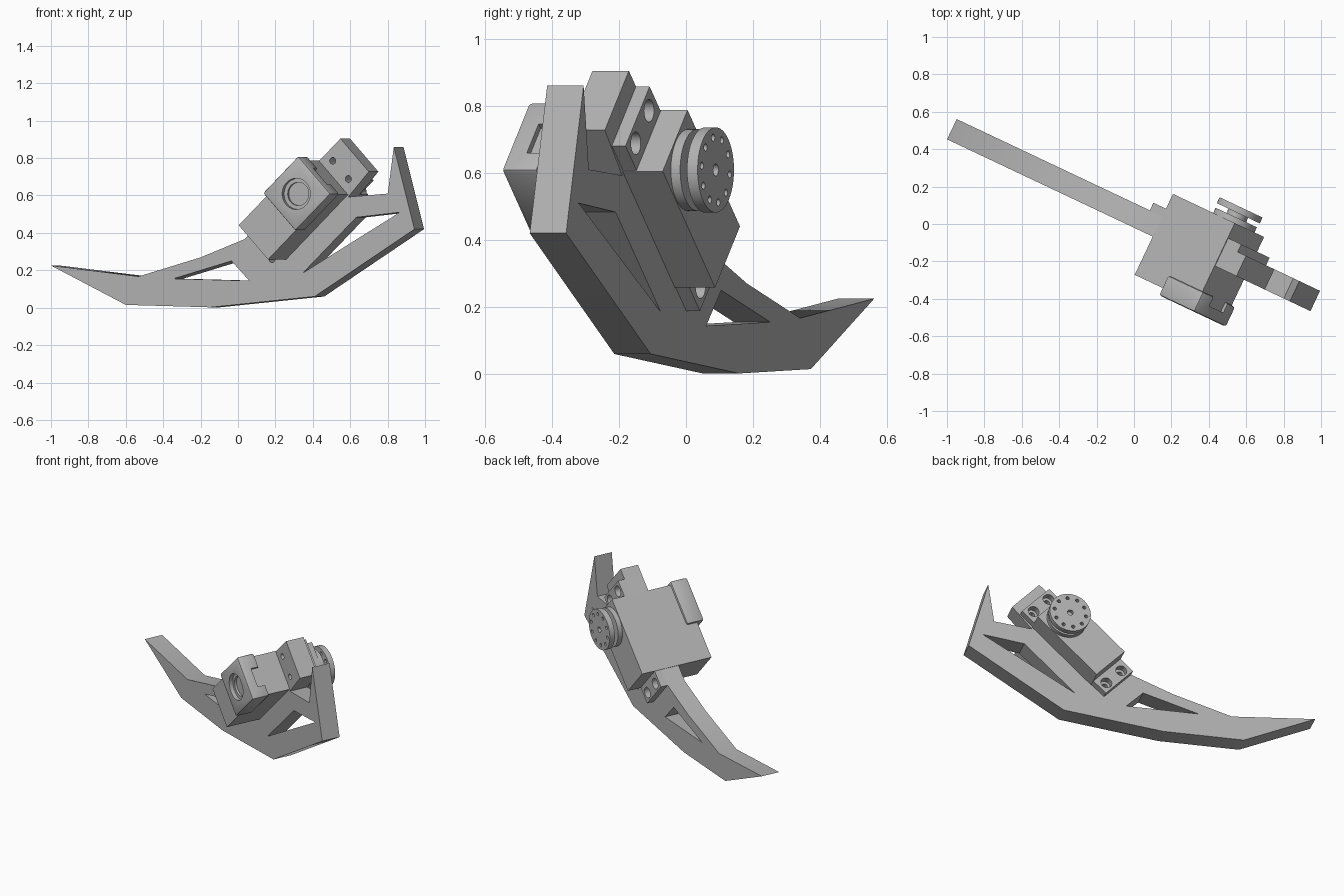
import bpy, bmesh
from math import sin, cos, pi, radians

cube = bpy.data.objects.get("Cube")
if cube:
    bpy.data.objects.remove(cube, do_unlink=True)

grey = bpy.data.materials.new("plain_grey")
grey.use_nodes = True
grey.diffuse_color = (0.45, 0.45, 0.45, 1)
grey.node_tree.nodes["Principled BSDF"].inputs["Base Color"].default_value = grey.diffuse_color

YAW = radians(-25.3)       # heading of the whole assembly
TILT = radians(43.5)       # lean of the motor inside the plate
CENTRE = (0.389, 0.5225)   # middle of the motor


def tilt(a, b):
    """Motor coordinates (along, across) to plate coordinates."""
    return (CENTRE[0] + a * cos(TILT) - b * sin(TILT),
            CENTRE[1] + a * sin(TILT) + b * cos(TILT))


def prism(name, points, near, far):
    """Outline in the upright plane, extruded from near to far."""
    bm = bmesh.new()
    face = bm.faces.new([bm.verts.new((u, near, z)) for u, z in points])
    out = bmesh.ops.extrude_face_region(bm, geom=[face])
    moved = [e for e in out["geom"] if isinstance(e, bmesh.types.BMVert)]
    bmesh.ops.translate(bm, vec=(0, far - near, 0), verts=moved)
    bmesh.ops.recalc_face_normals(bm, faces=bm.faces[:])
    mesh = bpy.data.meshes.new(name)
    bm.to_mesh(mesh)
    bm.free()
    mesh.materials.append(grey)
    obj = bpy.data.objects.new(name, mesh)
    obj.rotation_euler.z = YAW
    bpy.context.collection.objects.link(obj)
    return obj


def block(name, a0, a1, b0, b1, near, far):
    corners = [(a0, b0), (a1, b0), (a1, b1), (a0, b1)]
    return prism(name, [tilt(*c) for c in corners], near, far)


def disc(name, a, b, radius, near, far, sides=48):
    ring = [2 * pi * i / sides for i in range(sides)]
    return prism(name, [tilt(a + radius * cos(t), b + radius * sin(t)) for t in ring], near, far)


def bake(obj):
    """Turn the modifiers into plain mesh."""
    bpy.context.view_layer.update()
    graph = bpy.context.evaluated_depsgraph_get()
    obj_mesh = bpy.data.meshes.new_from_object(obj.evaluated_get(graph))
    obj.modifiers.clear()
    obj.data = obj_mesh


def cut(obj, cutters):
    for c in cutters:
        mod = obj.modifiers.new("cut", "BOOLEAN")
        mod.operation = "DIFFERENCE"
        mod.solver = "EXACT"
        mod.object = c
    bake(obj)
    for c in cutters:
        bpy.data.objects.remove(c, do_unlink=True)


def screw_holes(radius, near, far, ends=(-1, 1)):
    return [disc("hole_cutter", e * 0.311, side * 0.067, radius, near, far, 24)
            for e in ends for side in (-1, 1)]


# Curved leg plate with claw tip, rear tooth and motor frame
FRONT, BACK = -0.018, 0.102
outline = [(-1.097, 0.225), (-0.655, 0.015), (-0.155, 0.002), (0.462, 0.06),
           (1.052, 0.42), (0.93, 0.86), (0.894, 0.61), (0.66, 0.592),
           tilt(0.426, -0.122), tilt(0.426, 0.122), tilt(-0.355, 0.122),
           (-0.21, 0.27), (-0.58, 0.167)]
plate = prism("leg_plate", outline, FRONT, BACK)
windows = [[(-0.373, 0.155), (-0.03, 0.25), (0.075, 0.144)],
           [(0.391, 0.185), (0.965, 0.51), (0.707, 0.483)]]
cut(plate, [prism("window_cutter", w, FRONT - 0.05, BACK + 0.05) for w in windows]
    + screw_holes(0.018, FRONT - 0.05, BACK + 0.05))

# Motor body passing through the plate
block("motor_body", -0.252, 0.252, -0.126, 0.126, -0.244, 0.2345)

# Mounting tabs at both ends of the motor
for label, end in (("lower", -1), ("upper", 1)):
    a0, a1 = sorted((end * 0.245, end * 0.358))
    tab = block(label + "_mounting_tab", a0, a1, -0.122, 0.122, BACK, 0.147)
    cut(tab, screw_holes(0.034, 0.09, 0.2, (end,)))

# Rounded front cap with a stepped round recess and a cable notch
AXIS = 0.125
cap = block("front_cap", AXIS - 0.142, AXIS + 0.147, -0.14, 0.14, -0.287, -0.17)
bevel = cap.modifiers.new("soft_edges", "BEVEL")
bevel.width = 0.012
bevel.segments = 2
bake(cap)
cut(cap, [disc("recess_cutter", AXIS, 0, 0.083, -0.35, -0.262),
          disc("inner_recess_cutter", AXIS, 0, 0.062, -0.35, -0.248),
          block("notch_cutter", 0.252, 0.35, -0.07, 0.05, -0.225, -0.1)])

# Output collar, spindle and drilled wheel on the back
disc("output_collar", AXIS, 0, 0.122, 0.23, 0.265)
disc("output_spindle", AXIS, 0, 0.058, 0.26, 0.295)
wheel = disc("output_wheel", AXIS, 0, 0.127, 0.29, 0.325)
drills = [disc("drill_cutter", AXIS + 0.098 * cos(t), 0.098 * sin(t), 0.011, 0.25, 0.4, 16)
          for t in [2 * pi * i / 10 for i in range(10)]]
cut(wheel, drills + [disc("centre_cutter", AXIS, 0, 0.018, 0.3, 0.4, 20)])

# Smooth the round walls and keep the edges crisp
bpy.ops.object.select_all(action="DESELECT")
for obj in bpy.context.collection.objects:
    if obj.type == "MESH" and grey.name in obj.data.materials:
        obj.select_set(True)
        bpy.context.view_layer.objects.active = obj
bpy.ops.object.shade_smooth_by_angle(angle=radians(30))
